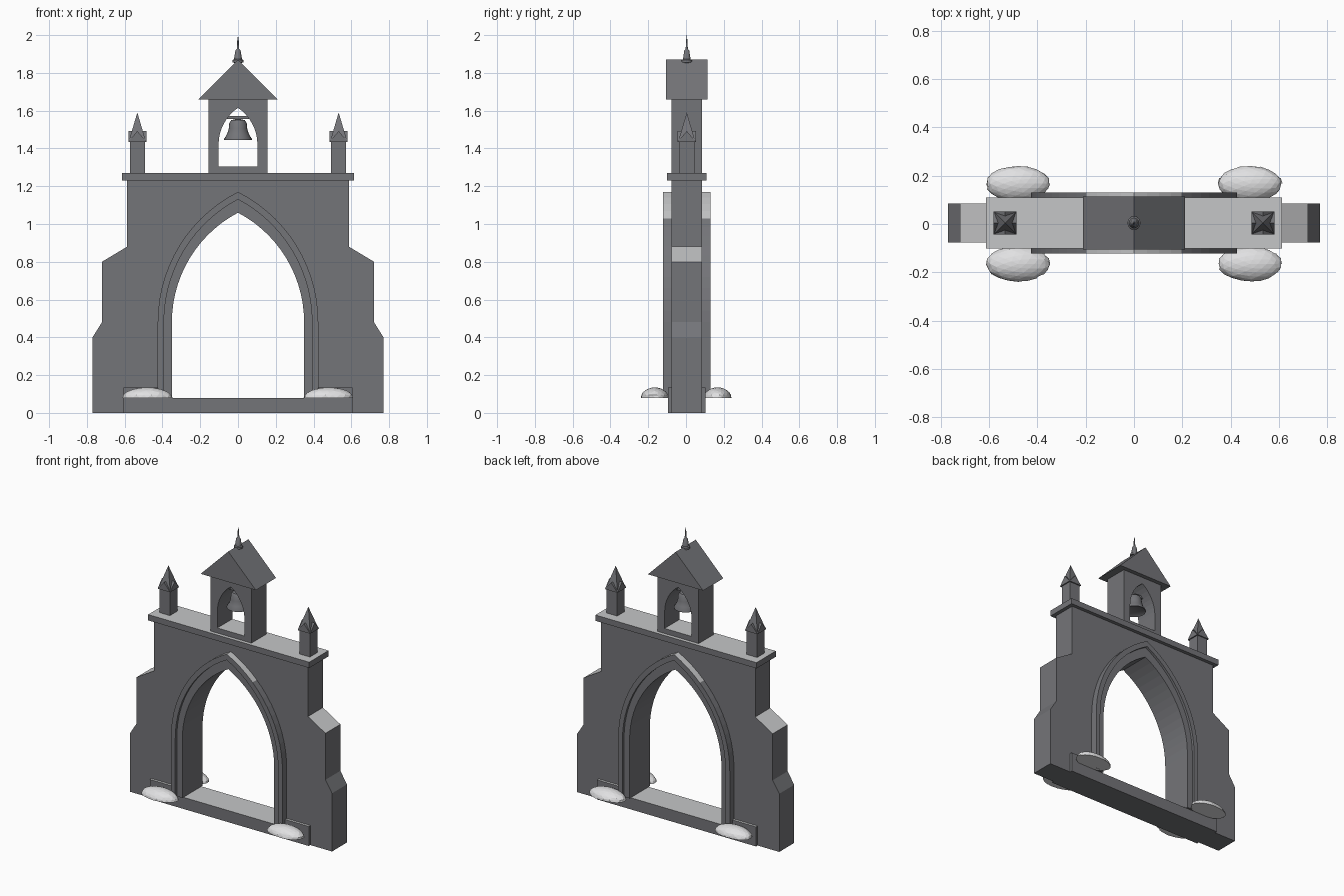
import bpy, bmesh, math, random
from mathutils import Matrix, Vector

if "Cube" in bpy.data.objects:
    bpy.data.objects.remove(bpy.data.objects["Cube"], do_unlink=True)

random.seed(4)
YC = 0.004        # depth centre of the masonry
SNOW_LIMIT = 0.72  # faces more level than this carry snow


def material(name, rgb):
    m = bpy.data.materials.new(name)
    m.use_nodes = True
    m.diffuse_color = (*rgb, 1)
    m.node_tree.nodes["Principled BSDF"].inputs["Base Color"].default_value = (*rgb, 1)
    return m


STONE = material("grey_stone", (0.175, 0.177, 0.19))
DUSTING = material("thin_snow", (0.56, 0.565, 0.575))
DRIFT = material("deep_snow", (0.75, 0.75, 0.76))


def finish(name, bm, mats, smooth=None):
    bmesh.ops.recalc_face_normals(bm, faces=bm.faces[:])
    bm.normal_update()
    if len(mats) > 1:
        for f in bm.faces:
            f.material_index = int(f.normal.z > SNOW_LIMIT)
    me = bpy.data.meshes.new(name)
    bm.to_mesh(me)
    bm.free()
    for m in mats:
        me.materials.append(m)
    ob = bpy.data.objects.new(name, me)
    bpy.context.collection.objects.link(ob)
    if smooth:
        bpy.ops.object.select_all(action="DESELECT")
        ob.select_set(True)
        bpy.context.view_layer.objects.active = ob
        bpy.ops.object.shade_smooth_by_angle(angle=math.radians(smooth))
    return ob


def extrude(bm, loops, depth, centre=YC):
    """Fill x/z outlines (later ones are holes) and extrude along y."""
    edges = []
    for loop in loops:
        vs = [bm.verts.new((x, centre - depth, z)) for x, z in loop]
        edges += [bm.edges.new((a, b)) for a, b in zip(vs, vs[1:] + vs[:1])]
    res = bmesh.ops.triangle_fill(bm, edges=edges, use_beauty=True)
    faces = [g for g in res["geom"] if isinstance(g, bmesh.types.BMFace)]
    res = bmesh.ops.extrude_face_region(bm, geom=faces, use_keep_orig=True)
    top = [g for g in res["geom"] if isinstance(g, bmesh.types.BMVert)]
    bmesh.ops.translate(bm, verts=top, vec=(0, 2 * depth, 0))


def slab(name, loops, depth, mats=(STONE, DUSTING)):
    bm = bmesh.new()
    extrude(bm, loops, depth)
    return finish(name, bm, mats)


def rect(x0, x1, z0, z1):
    return [(x0, z0), (x1, z0), (x1, z1), (x0, z1)]


def mirrored(half):
    """Complete an outline from its +x side, ordered bottom to top."""
    return half + [(-x, z) for x, z in reversed(half) if x > 1e-6]


def arch(w, base, spring, apex, steps=14):
    """Pointed arch outline from the right foot over to the left foot."""
    h = apex - spring
    cx = (w * w - h * h) / (2 * w)
    r = w - cx
    end = math.atan2(h, -cx)
    half = [(w, base)]
    for i in range(steps):
        a = end * i / steps
        half.append((cx + r * math.cos(a), spring + r * math.sin(a)))
    return mirrored(half + [(0, apex)])


def lathe(name, profile, sides, y=YC, smooth=40):
    bm = bmesh.new()
    vs = [bm.verts.new((r, y, z)) for r, z in profile]
    es = [bm.edges.new(p) for p in zip(vs, vs[1:])]
    bmesh.ops.spin(bm, geom=vs + es, cent=(0, y, 0), axis=(0, 0, 1),
                   angle=math.tau, steps=sides)
    bmesh.ops.remove_doubles(bm, verts=bm.verts[:], dist=1e-4)
    return finish(name, bm, [STONE], smooth)


# Gate wall with stepped buttress sides and the arched opening
outer = [(0.77, 0), (0.77, 0.4), (0.72, 0.48), (0.72, 0.8), (0.587, 0.88), (0.587, 1.23)]
opening = arch(0.36, 0, 0.48, 1.07)
slab("gate_wall", [mirrored(outer) + list(reversed(opening))], 0.081)

# Threshold, corner plinths and cornice
slab("threshold", [rect(-0.605, 0.605, 0, 0.08)], 0.098)
for side, s in (("left", 1), ("right", -1)):
    slab(side + "_plinth", [rect(s * 0.36, s * 0.605, 0.08, 0.135)], 0.098)
slab("cornice", [rect(-0.613, 0.613, 1.23, 1.27)], 0.105)

# Stepped arch moulding, two nested rings
for name, (w0, a0), (w1, a1), d in (
        ("outer_moulding", (0.425, 1.17), (0.392, 1.13), 0.127),
        ("inner_moulding", (0.392, 1.13), (0.35, 1.06), 0.11)):
    slab(name, [arch(w0, 0.08, 0.48, a0) + list(reversed(arch(w1, 0.08, 0.48, a1)))], d)

# Bell tower and gabled roof
slab("bell_tower", [rect(-0.156, 0.156, 1.27, 1.66), arch(0.103, 1.305, 1.42, 1.615, 8)], 0.081)
slab("tower_roof", [[(-0.21, 1.66), (0.21, 1.66), (0, 1.87)]], 0.11)

# Bell on its beam
slab("bell_beam", [rect(-0.075, 0.075, 1.556, 1.572)], 0.012, [STONE])
lathe("bell", [(0, 1.455), (0.062, 1.452), (0.073, 1.445), (0.073, 1.452), (0.058, 1.475),
               (0.049, 1.505), (0.046, 1.535), (0.036, 1.55), (0, 1.558)], 20)

# Roof finial
lathe("roof_finial", [(0, 1.85), (0.028, 1.855), (0.028, 1.868), (0.021, 1.873), (0.014, 1.918),
                      (0.006, 1.928), (0.004, 1.97), (0, 2.0)], 10)

# Pinnacles: shaft, crossed gablets and spire
for side, s in (("left", 1), ("right", -1)):
    x = s * 0.533
    slab(side + "_pinnacle_shaft", [rect(x - 0.04, x + 0.04, 1.27, 1.436)], 0.04)
    bm = bmesh.new()
    for turn in (0, math.pi / 2):
        part = bmesh.new()
        extrude(part, [[(-0.048, 1.435), (0.048, 1.435), (0, 1.492)]], 0.048, 0)
        bmesh.ops.rotate(part, verts=part.verts[:], cent=(0, 0, 0),
                         matrix=Matrix.Rotation(turn, 3, "Z"))
        tmp = bpy.data.meshes.new("gablet")
        part.to_mesh(tmp)
        part.free()
        bm.from_mesh(tmp)
        bpy.data.meshes.remove(tmp)
    bmesh.ops.create_cone(bm, cap_ends=True, segments=4, radius1=0.046 * math.sqrt(2), radius2=0,
                          depth=0.155, matrix=Matrix.Translation((0, 0, 1.5125))
                          @ Matrix.Rotation(math.pi / 4, 4, "Z"))
    bmesh.ops.translate(bm, verts=bm.verts[:], vec=(x, YC, 0))
    finish(side + "_pinnacle_cap", bm, [STONE])

# Snow drifts at the feet of the arch: flat-bottomed, slightly uneven domes
for end, e in (("front", -1), ("back", 1)):
    for side, s in (("left", 1), ("right", -1)):
        bm = bmesh.new()
        bmesh.ops.create_icosphere(bm, subdivisions=3, radius=1)
        bmesh.ops.bisect_plane(bm, geom=bm.verts[:] + bm.edges[:] + bm.faces[:],
                               plane_co=(0, 0, 0), plane_no=(0, 0, 1), clear_inner=True)
        rim = [ed for ed in bm.edges if ed.is_boundary]
        bmesh.ops.contextual_create(bm, geom=rim)
        centre = Vector((s * 0.48, e * 0.166 + 0.001, 0.08))
        for v in bm.verts:
            k = random.uniform(0.97, 1.02)
            v.co = centre + Vector((v.co.x * 0.132 * k, v.co.y * 0.073 * k, v.co.z * 0.055))
        finish(f"{end}_{side}_snow_drift", bm, [DRIFT])
